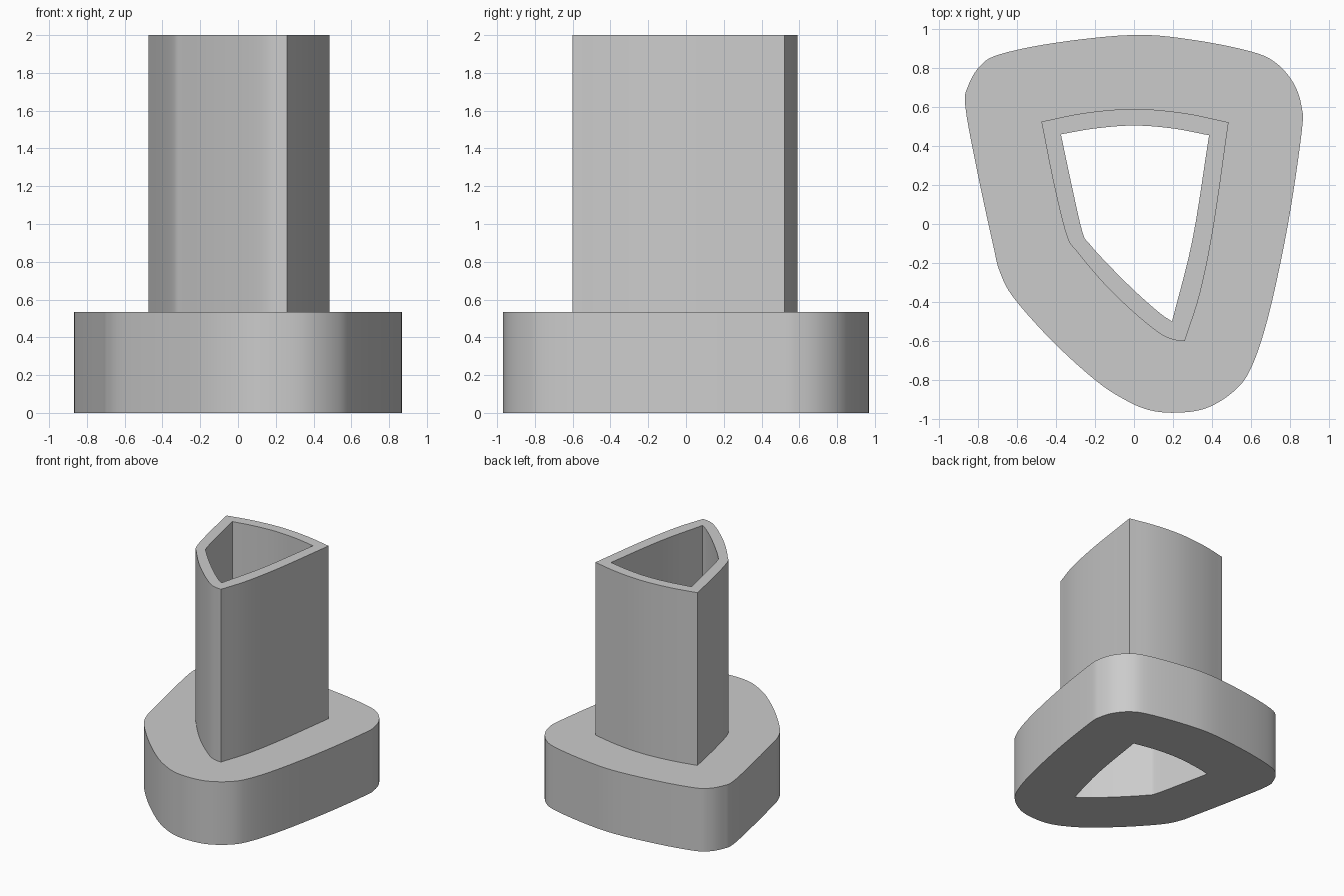
import bpy
import bmesh
import math
from mathutils import Vector

cube = bpy.data.objects.get("Cube")
if cube:
    bpy.data.objects.remove(cube)

FLANGE_TOP = 0.535
TOP = 2.0


def smooth_path(points, closed=False, steps=5):
    """Catmull-Rom path through the points; an open path leaves out its last point."""
    p = [Vector(q) for q in points]
    n = len(p)
    result = []
    for i in range(n if closed else n - 1):
        if closed:
            a, b, c, d = (p[(i + k) % n] for k in (-1, 0, 1, 2))
        else:
            b, c = p[i], p[i + 1]
            a = p[i - 1] if i > 0 else 2 * b - c
            d = p[i + 2] if i + 2 < n else 2 * c - b
        for s in range(steps):
            t = s / steps
            result.append(0.5 * (2 * b + (c - a) * t
                                 + (2 * a - 5 * b + 4 * c - d) * t ** 2
                                 + (3 * b - a - 3 * c + d) * t ** 3))
    return result


def cornered_outline(*sides):
    """Smooth sides that meet at sharp corners."""
    return [v for side in sides for v in smooth_path(side)]


# Rounded outline of the flange
flange = smooth_path([
    (0, 0.97), (0.3, 0.945), (0.6, 0.885), (0.73, 0.825), (0.82, 0.72),
    (0.86, 0.6), (0.86, 0.47), (0.79, 0), (0.69, -0.47), (0.6, -0.74),
    (0.51, -0.86), (0.37, -0.945), (0.22, -0.968), (0.08, -0.955),
    (-0.05, -0.9), (-0.2, -0.8), (-0.42, -0.6), (-0.62, -0.375),
    (-0.69, -0.24), (-0.72, -0.12), (-0.8, 0.25), (-0.865, 0.6),
    (-0.85, 0.71), (-0.79, 0.81), (-0.69, 0.87), (-0.4, 0.93)], closed=True)

# Outside and bore of the tube, each with three sharp corners
outside = cornered_outline(
    [(-0.475, 0.525), (-0.25, 0.57), (0, 0.59), (0.25, 0.57), (0.485, 0.522)],
    [(0.485, 0.522), (0.41, 0), (0.34, -0.35), (0.26, -0.6)],
    [(0.26, -0.6), (0.2, -0.593), (0.13, -0.56), (0, -0.455), (-0.15, -0.31),
     (-0.29, -0.145), (-0.345, -0.06), (-0.41, 0.2), (-0.475, 0.525)])
bore = cornered_outline(
    [(-0.375, 0.46), (-0.2, 0.49), (0, 0.505), (0.2, 0.49), (0.385, 0.455)],
    [(0.385, 0.455), (0.3, -0.08), (0.195, -0.5)],
    [(0.195, -0.5), (0.13, -0.455), (0, -0.34), (-0.14, -0.2),
     (-0.23, -0.1), (-0.265, -0.04), (-0.32, 0.2), (-0.375, 0.46)])

bm = bmesh.new()


def wall(outline, low, high):
    """Upright wall along a closed outline; returns its lower and upper edges."""
    rings = []
    for z in (low, high):
        verts = [bm.verts.new((v.x, v.y, z)) for v in outline]
        edges = [bm.edges.new((verts[i - 1], verts[i])) for i in range(len(verts))]
        rings.append((verts, edges))
    (lower, low_edges), (upper, high_edges) = rings
    for i in range(len(outline)):
        bm.faces.new((lower[i - 1], lower[i], upper[i], upper[i - 1]))
    return low_edges, high_edges


def flat_ring(outer, inner):
    bmesh.ops.triangle_fill(bm, edges=outer + inner, use_beauty=True)


# Walls, then the underside, the step and the rim
flange_low, flange_high = wall(flange, 0, FLANGE_TOP)
tube_low, tube_high = wall(outside, FLANGE_TOP, TOP)
bore_low, bore_high = wall(bore, 0, TOP)
flat_ring(flange_low, bore_low)
flat_ring(flange_high, tube_low)
flat_ring(tube_high, bore_high)
bmesh.ops.recalc_face_normals(bm, faces=bm.faces)

mesh = bpy.data.meshes.new("flanged_tube")
bm.to_mesh(mesh)
bm.free()
body = bpy.data.objects.new("flanged_tube", mesh)
bpy.context.collection.objects.link(body)

# Plain grey
grey = bpy.data.materials.new("plain_grey")
grey.use_nodes = True
colour = (0.6, 0.6, 0.6, 1)
grey.diffuse_color = colour
grey.node_tree.nodes["Principled BSDF"].inputs["Base Color"].default_value = colour
mesh.materials.append(grey)

bpy.ops.object.select_all(action="DESELECT")
body.select_set(True)
bpy.context.view_layer.objects.active = body
bpy.ops.object.shade_smooth_by_angle(angle=math.radians(30))
